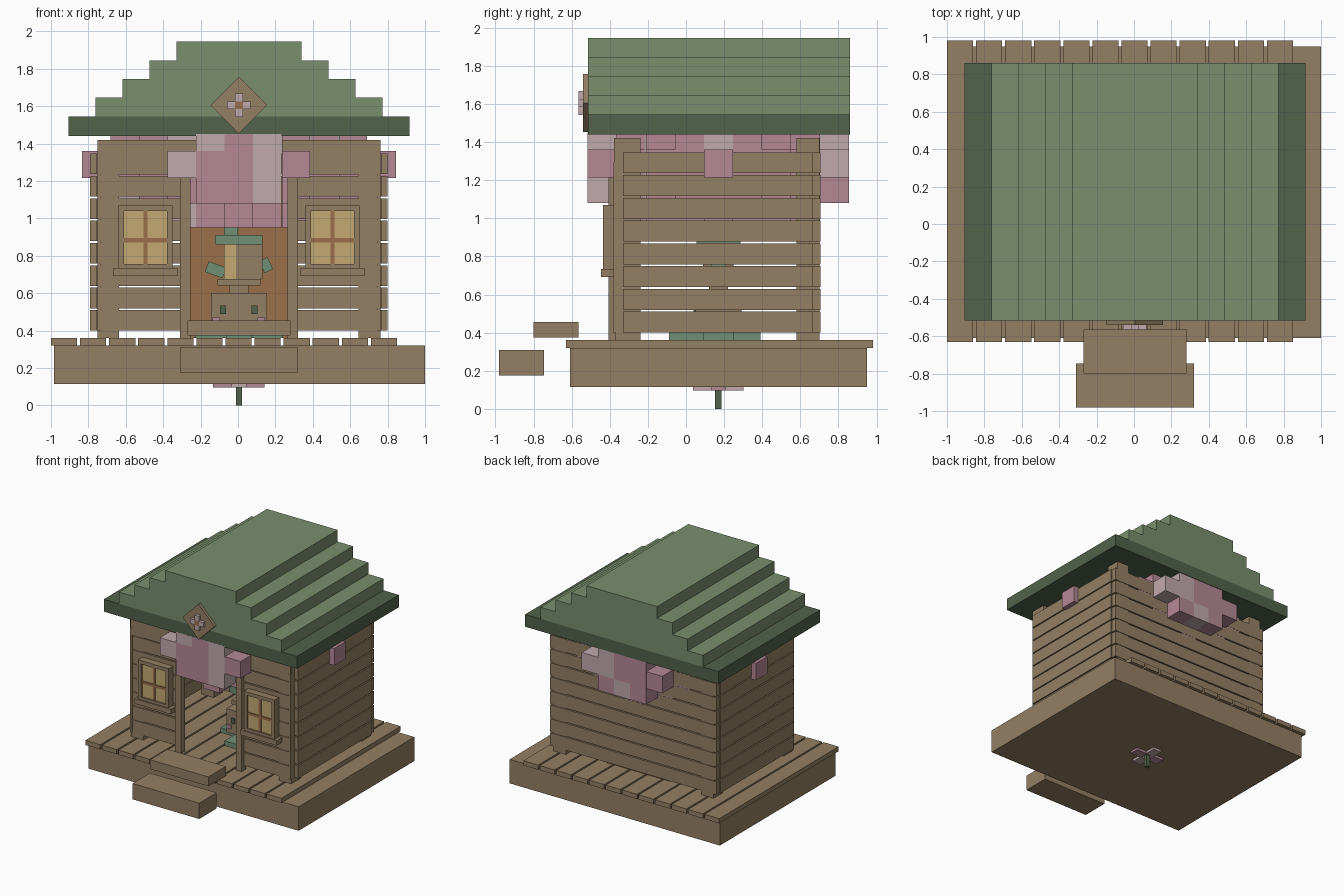
import bpy
import bmesh
import random
from math import radians
from mathutils import Matrix, Vector

random.seed(4)
cube = bpy.data.objects.get("Cube")
if cube:
    bpy.data.objects.remove(cube, do_unlink=True)


def material(name, rgb):
    linear = [(c / 255) ** 2.2 for c in rgb] + [1.0]
    mat = bpy.data.materials.new(name)
    mat.use_nodes = True
    mat.diffuse_color = linear
    mat.node_tree.nodes["Principled BSDF"].inputs["Base Color"].default_value = linear
    return mat


wood = material("wood", (147, 127, 99))
door_brown = material("warm brown", (154, 111, 76))
green = material("roof green", (121, 141, 109))
dark_green = material("dark green", (82, 98, 76))
leaf = material("leaf green", (112, 142, 115))
pink = material("blossom pink", (179, 135, 149))
pale = material("pale blossom", (191, 168, 172))
glass = material("warm window", (195, 168, 114))

MID = 0.005           # centre line across the house
TREE_Y = 0.17         # centre of the blossom, front to back


def boxes(name, mat, items, tilt=0):
    """One object made of boxes, each given as x, y and z ranges."""
    bm = bmesh.new()
    for xs, ys, zs in items:
        lo, hi = Vector((xs[0], ys[0], zs[0])), Vector((xs[1], ys[1], zs[1]))
        turn = Matrix.Rotation(radians(tilt), 4, 'Y')
        place = Matrix.Translation((lo + hi) / 2) @ turn @ Matrix.Diagonal((*(hi - lo), 1))
        bmesh.ops.create_cube(bm, size=1, matrix=place)
    mesh = bpy.data.meshes.new(name)
    bm.to_mesh(mesh)
    bm.free()
    mesh.materials.append(mat)
    obj = bpy.data.objects.new(name, mesh)
    bpy.context.collection.objects.link(obj)
    return obj


def box(name, mat, xs, ys, zs, tilt=0):
    return boxes(name, mat, [(xs, ys, zs)], tilt)


def around(centre, half):
    return (centre - half, centre + half)


def both(near, far):
    """The same width range on each side of the centre line."""
    return [(MID - far, MID - near), (MID + near, MID + far)]


# Deck, planks and steps
box("deck_base", wood, (-0.985, 1), (-0.61, 0.95), (0.115, 0.32))
boxes("deck_planks", wood,
      [((-1 + i * 0.1555, -0.86 + i * 0.1555), (-0.63, 0.98), (0.32, 0.36)) for i in range(12)])
box("lower_step", wood, around(MID, 0.315), (-0.98, -0.745), (0.175, 0.31))
box("upper_step", wood, around(MID, 0.275), (-0.8, -0.565), (0.375, 0.455))

# Wall boards, row by row
rows = [(0.4 + i * 0.1195, 0.51 + i * 0.1195) for i in range(8)]
boxes("side_boards", wood,
      [(xs, (-0.33, 0.665), zs) for zs in rows for xs in both(0.76, 0.795)])
boxes("back_boards", wood, [(around(MID, 0.785), (0.665, 0.705), zs) for zs in rows])
boxes("front_boards", wood,
      [(xs, (-0.375, -0.335), zs) for zs in rows[:7] for xs in both(0.3, 0.74)])
boxes("front_header", wood, [(xs, (-0.378, -0.33), (1.235, 1.42)) for xs in both(0.23, 0.755)])

# Posts
boxes("corner_posts", wood,
      [(xs, ys, (0.36, 1.42)) for xs in both(0.64, 0.757) for ys in ((-0.37, -0.24), (0.58, 0.7))])
boxes("corner_trim", wood, [(xs, (-0.38, -0.355), (0.4, 1.295)) for xs in both(0.74, 0.757)])
boxes("door_posts", wood, [(xs, (-0.408, -0.35), (0.36, 1.215)) for xs in both(0.26, 0.315)])

# Windows with frames, bars and sills
for side, sign in (("right", -1), ("left", 1)):
    x = MID + sign * 0.5
    z = 0.9
    box(side + "_window_glass", glass, around(x, 0.12), (-0.42, -0.37), around(z, 0.145))
    boxes(side + "_window_frame", wood,
          [(around(x + s * 0.13, 0.015), (-0.435, -0.37), (0.735, 1.07)) for s in (-1, 1)]
          + [(around(x, 0.145), (-0.435, -0.37), zs) for zs in ((1.04, 1.07), (0.735, 0.757))])
    boxes(side + "_window_bars", door_brown,
          [(around(x, 0.01), (-0.428, -0.41), around(z, 0.145)),
           (around(x, 0.115), (-0.428, -0.41), around(0.883, 0.011))])
    box(side + "_window_sill", wood, around(x, 0.172), (-0.445, -0.37), (0.692, 0.735))

# Stepped roof
ROOF_Y = (-0.515, 0.86)
box("eave", dark_green, around(MID, 0.912), ROOF_Y, (1.44, 1.545))
for i in range(4):
    box("roof_step", green, around(MID, 0.768 - i * 0.1445), ROOF_Y,
        (1.545 + i * 0.1, 1.645 + i * 0.1))

# Gable badge with a small blossom
badge_z = 1.605
box("badge", wood, around(MID, 0.107), (-0.54, -0.51), around(badge_z, 0.107), 45)


def badge_cell(i, k):
    return (around(MID + i * 0.042, 0.021), (-0.565, -0.535), around(badge_z + k * 0.042, 0.021))


boxes("badge_side_petals", pale, [badge_cell(-1, 0), badge_cell(1, 0)])
boxes("badge_end_petals", pale, [badge_cell(0, -1), badge_cell(0, 1)])
box("badge_heart", door_brown, *badge_cell(0, 0))

# Large block blossom filling the space under the roof
levels = [0.95, 1.08, 1.215, 1.36, 1.45]
reach = [9, 17, 20, 17]
front_pale = {(-1, 3), (-2, 2), (1, 3), (1, 2), (1, 1)}
back_pale = {(2, 2), (1, 2), (0, 1), (1, 3)}
cells = {True: [], False: []}
for k, limit in enumerate(reach):
    for i in range(-5, 6):
        for j in range(-4, 5):
            tip = k == 2 and abs(i) == 5 and j == 0
            if i * i + j * j > limit and not tip:
                continue
            light = random.random() < 0.25 and not tip
            if j == -4:
                light = (i, k) in front_pale
            elif j == 4:
                light = (i, k) in back_pale
            cells[light].append((around(MID + i * 0.1525, 0.076),
                                 around(TREE_Y + j * 0.1525, 0.076), levels[k:k + 2]))
boxes("pink_blossom", pink, cells[False])
boxes("pale_blossom", pale, cells[True])

# Room panel and the small figure inside
box("room_panel", door_brown, around(MID, 0.3), (0.62, 0.64), (0.36, 1.2))
boxes("floor_leaves", leaf,
      [(around(MID, 0.07), around(TREE_Y - 0.02, 0.24), (0.36, 0.4)),
       (around(MID, 0.235), around(TREE_Y, 0.08), (0.36, 0.4))])
box("figure_head", wood, around(MID, 0.15), around(TREE_Y, 0.12), (0.4, 0.6))
boxes("figure_eyes", dark_green,
      [(xs, (0.04, 0.06), (0.49, 0.535)) for xs in both(0.068, 0.1)])
boxes("figure_cheeks", pink,
      [(xs, (0.04, 0.06), (0.44, 0.47)) for xs in both(0.1, 0.14)])
box("figure_neck", wood, around(MID, 0.05), around(TREE_Y, 0.05), (0.6, 0.65))
box("figure_collar", wood, around(MID, 0.115), around(TREE_Y, 0.1), (0.64, 0.675))
box("figure_body", wood, (-0.01, 0.13), around(TREE_Y, 0.08), (0.675, 0.87))
box("figure_front", glass, (-0.075, -0.01), around(TREE_Y, 0.08), (0.675, 0.87))
box("figure_hat", leaf, around(MID, 0.125), around(TREE_Y, 0.115), (0.86, 0.91))
box("figure_hat_top", leaf, (-0.075, 0), around(TREE_Y, 0.05), (0.91, 0.95))
box("right_leaf_arm", leaf, around(-0.12, 0.05), around(TREE_Y, 0.04), around(0.725, 0.03), 20)
box("left_leaf_arm", leaf, around(0.15, 0.025), around(TREE_Y, 0.04), around(0.75, 0.035), -25)

# Flower and stem beneath the deck
box("under_stem", dark_green, around(MID, 0.017), around(TREE_Y, 0.017), (0, 0.115))
low = (0.095, 0.116)
boxes("under_petals_across", pink, [(xs, around(TREE_Y, 0.04), low) for xs in both(0.03, 0.138)])
boxes("under_petals_along", pale,
      [(around(MID, 0.04), around(TREE_Y + s * 0.082, 0.05), low) for s in (-1, 1)])
